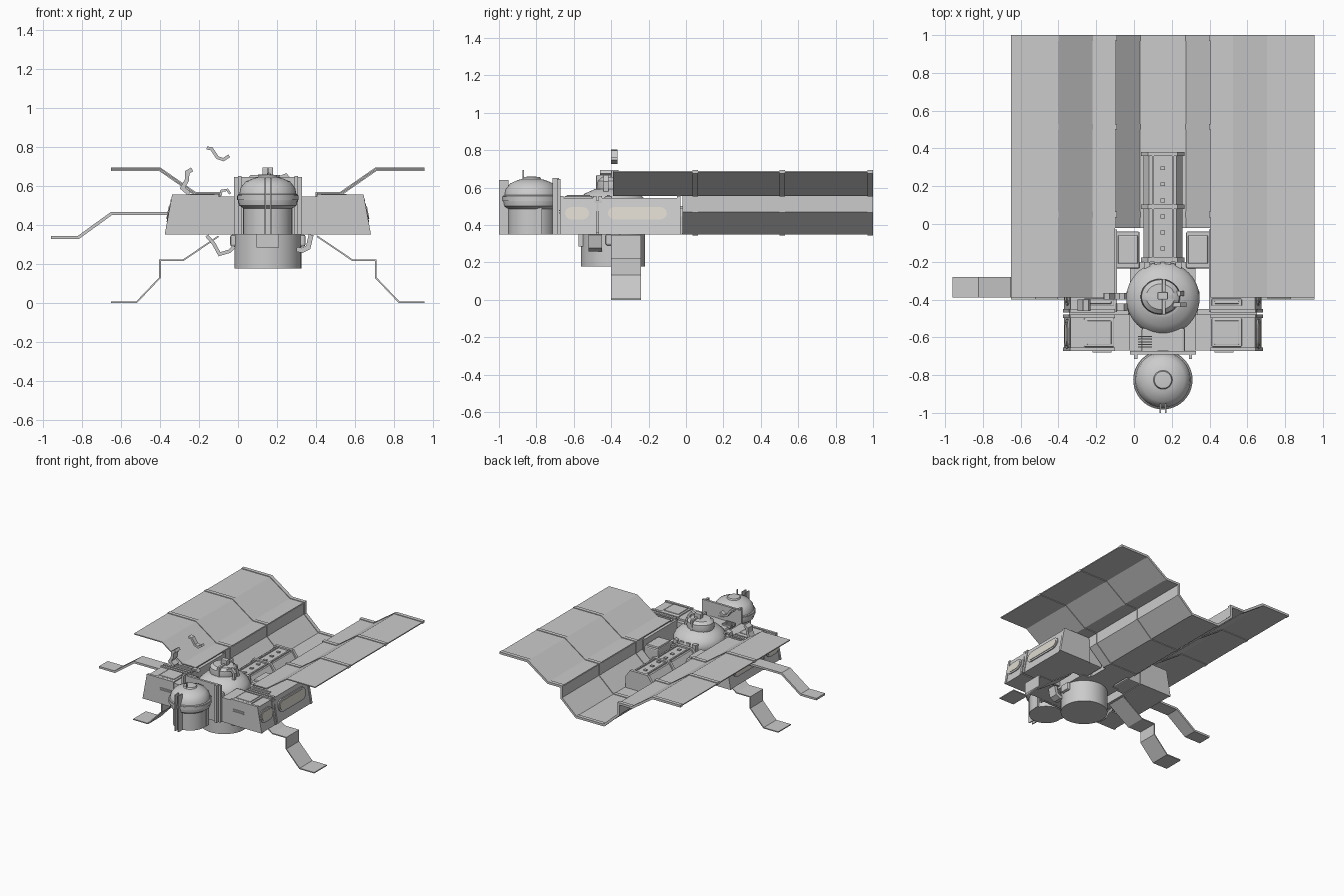
import bpy, bmesh, math
from mathutils import Matrix

if "Cube" in bpy.data.objects:
    bpy.data.objects.remove(bpy.data.objects["Cube"])

CX = 0.153  # symmetry plane of the body

def finish(name, bm, smooth=False, mat=None):
    bmesh.ops.recalc_face_normals(bm, faces=bm.faces)
    me = bpy.data.meshes.new(name)
    bm.to_mesh(me)
    bm.free()
    ob = bpy.data.objects.new(name, me)
    bpy.context.collection.objects.link(ob)
    if mat:
        me.materials.append(mat)
    if smooth:
        bpy.context.view_layer.objects.active = ob
        bpy.ops.object.select_all(action='DESELECT')
        ob.select_set(True)
        bpy.ops.object.shade_smooth_by_angle(angle=math.radians(35))
    return ob

def flip(pts):
    return [(2 * CX - p[0], *p[1:]) for p in pts]

def strip(name, pts, y0, y1, t=0.008):
    """Folded sheet: an x-z path swept along y."""
    bm = bmesh.new()
    a = [bm.verts.new((x, y0, z)) for x, z in pts]
    b = [bm.verts.new((x, y1, z)) for x, z in pts]
    for i in range(len(pts) - 1):
        bm.faces.new((a[i], a[i + 1], b[i + 1], b[i]))
    ob = finish(name, bm)
    m = ob.modifiers.new("thickness", 'SOLIDIFY')
    m.thickness, m.offset, m.use_even_offset = t, 0, True
    return ob

def prism(name, pts, y0, y1):
    """Closed x-z outline extruded along y."""
    bm = bmesh.new()
    a = [bm.verts.new((x, y0, z)) for x, z in pts]
    b = [bm.verts.new((x, y1, z)) for x, z in pts]
    n = len(pts)
    bm.faces.new(a)
    bm.faces.new(b)
    for i in range(n):
        bm.faces.new((a[i], a[(i + 1) % n], b[(i + 1) % n], b[i]))
    return finish(name, bm)

def box(name, x0, x1, y0, y1, z0, z1, bev=0.0):
    ob = prism(name, [(x0, z0), (x1, z0), (x1, z1), (x0, z1)], y0, y1)
    if bev:
        m = ob.modifiers.new("bevel", 'BEVEL')
        m.width, m.segments = bev, 2
    return ob

def lathe(name, prof, cx, cy, n=48, sx=1, sy=1):
    bm = bmesh.new()
    vs = [bm.verts.new((r, 0, z)) for r, z in prof]
    es = [bm.edges.new((vs[i], vs[i + 1])) for i in range(len(vs) - 1)]
    bmesh.ops.spin(bm, geom=vs + es, cent=(0, 0, 0), axis=(0, 0, 1), angle=2 * math.pi, steps=n)
    bmesh.ops.remove_doubles(bm, verts=bm.verts, dist=1e-4)
    bm.transform(Matrix.Translation((cx, cy, 0)) @ Matrix.Diagonal((sx, sy, 1, 1)))
    return finish(name, bm, True)

def pane(name, side, y0, y1, z0, z1, out, mat=None):
    """Rounded slot lying on the sloped outer wall of a pod."""
    r = (z1 - z0) / 2
    bm = bmesh.new()
    rings = []
    for off in (out, -0.005):
        ring = []
        for k in range(18):
            a = math.pi / 2 + math.pi * (k % 9) / 8 + (math.pi if k > 8 else 0)
            y = (y0 + r if k < 9 else y1 - r) + r * math.cos(a)
            z = z0 + r + r * math.sin(a)
            x = CX + side * (0.523 - (z - 0.35) * 0.18 + off)
            ring.append(bm.verts.new((x, y, z)))
        rings.append(ring)
    a, b = rings
    bm.faces.new(a)
    bm.faces.new(b)
    for i in range(18):
        j = (i + 1) % 18
        bm.faces.new((a[i], a[j], b[j], b[i]))
    finish(name, bm, mat=mat)

glass = bpy.data.materials.new("window_cream")
glass.diffuse_color = (0.72, 0.69, 0.62, 1)
glass.use_nodes = True
glass.node_tree.nodes["Principled BSDF"].inputs["Base Color"].default_value = glass.diffuse_color

# Folded deck: two raised wings and a trough between them, with cross ribs
wing = [(-.65, .685), (-.40, .685), (-.22, .56), (-.10, .56)]
half = [(-.10, .56), (-.10, .47), (.03, .352)]
strip("left_wing", wing, -.39, 1)
strip("right_wing", flip(wing), -.39, 1)
strip("trough", half + flip(half)[::-1], -.02, 1)
full = wing + half[1:]
for i, y in enumerate((.035, .50, .97)):
    strip(f"deck_rib_{i}", full + flip(full)[::-1], y, y + .03, .018)

# Mirrored side pods, windows, roof hatches, legs
leg = [(-.65, .004), (-.52, .004), (-.40, .13), (-.40, .22), (-.28, .22), (-.10, .342)]
for s, tag in ((-1, "left"), (1, "right")):
    f = (lambda p: p) if s < 0 else flip
    def fbox(name, x0, x1, *r, **k):
        a, b = sorted(p[0] for p in f([(x0,), (x1,)]))
        box(f"{tag}_{name}", a, b, *r, **k)
    for i, (y0, y1, xi) in enumerate(((-.67, -.48, -.02), (-.465, -.03, -.09))):
        prism(f"{tag}_pod_{i}", f([(-.37, .35), (xi, .35), (xi, .545), (-.335, .545)]), y0, y1)
        for j, ye in enumerate((y0, y1 - .015)):
            prism(f"{tag}_pod_frame_{i}_{j}", f([(-.376, .35), (-.10, .35), (-.10, .555), (-.338, .555)]), ye - .003, ye + .016)
    fbox("pod_joint", -.345, -.03, -.49, -.45, .36, .53)
    for i, (y0, y1) in enumerate(((-.65, -.515), (-.42, -.10))):
        pane(f"{tag}_window_frame_{i}", s, y0 - .012, y1 + .012, .415, .51, .008)
        pane(f"{tag}_window_{i}", s, y0 + .003, y1 - .003, .43, .495, .012, glass)
    for i, (y0, y1) in enumerate(((-.65, -.50), (-.435, -.395))):
        fbox(f"roof_hatch_rim_{i}", -.265, -.105, y0, y1, .54, .554, bev=.005)
        fbox(f"roof_hatch_{i}", -.25, -.12, y0 + .012, y1 - .012, .55, .56, bev=.004)
    for i, z in enumerate((.46, .475)):
        fbox(f"front_slat_{i}", -.22, -.12, -.68, -.66, z, z + .006)
    fbox("inner_locker", -.10, .03, -.235, -.04, .355, .49, bev=.008)
    fbox("inner_locker_lid", -.085, .02, -.21, -.06, .48, .505, bev=.006)
    strip(f"{tag}_leg", f(leg), -.40, -.24)
    fbox("drum_clamp", -.04, .05, -.43, -.35, .29, .35, bev=.01)

# Single side boom and loose bent brackets
strip("side_boom", [(-.96, .335), (-.82, .335), (-.65, .458), (-.345, .458)], -.39, -.28, .016)
strip("floating_bracket", [(-.16, .795), (-.135, .79), (-.105, .745), (-.075, .735), (-.045, .755)], -.40, -.365, .016)
strip("upper_hook", [(-.235, .685), (-.26, .67), (-.262, .63), (-.285, .59), (-.25, .56)], -.46, -.40, .022)
strip("roof_hook", [(-.09, .55), (-.085, .575), (-.055, .58), (-.04, .56)], -.46, -.42, .012)
strip("lower_left_bracket", [(-.16, .345), (-.125, .305), (-.095, .25), (-.045, .265), (-.02, .29)], -.50, -.44, .018)
strip("lower_right_bracket", [(.30, .275), (.33, .27), (.36, .285), (.375, .35)], -.52, -.45, .025)

# Central body, belly drum and dome
box("central_body", -.02, .326, -.67, -.20, .35, .47)
box("front_bridge", .04, .27, -.69, -.55, .45, .53, bev=.012)
for i in range(5):
    box(f"bridge_rung_{i}", .02, .095, -.655 + i * .014, -.649 + i * .014, .52, .542)
lathe("belly_drum", [(0, .177), (.172, .177), (.172, .36), (0, .36)], CX, -.39)
box("drum_port", .095, .21, -.575, -.50, .285, .352)
lathe("main_dome", [(0, .44), (.18, .44), (.194, .475), (.194, .505), (.18, .535), (.145, .568),
                    (.10, .588), (.09, .592), (0, .595)], CX, -.395)
lathe("dome_cupola", [(0, .58), (.10, .58), (.105, .60), (.10, .635), (.075, .655), (0, .66)], .14, -.385, 40, 1, .9)
box("cupola_strap", .148, .168, -.48, -.29, .58, .668, bev=.006)
box("cupola_knob", .125, .18, -.40, -.36, .65, .695, bev=.005)
strip("cupola_hook", [(.21, .64), (.245, .655), (.268, .63), (.265, .58)], -.44, -.415, .018)
strip("cupola_hook_rear", [(.21, .63), (.24, .635), (.255, .58)], -.38, -.355, .018)
for i in range(4):
    x = .07 + i * .055
    box(f"dome_tab_{i}", x - .016, x + .016, -.235, -.20, .45, .525)

# Front turret with back plate and posts
lathe("front_turret", [(0, .35), (.125, .35), (.125, .485), (.147, .50), (.153, .53), (.153, .555), (.146, .56),
                       (.14, .59), (.115, .622), (.07, .641), (.05, .645), (.045, .656), (0, .66)], CX, -.825)
lathe("turret_band", [(.14, .528), (.157, .528), (.157, .552), (.14, .552)], CX, -.825)
box("turret_back_plate", -.02, .328, -.69, -.672, .35, .645)
for i, x in enumerate((.0, .29)):
    box(f"back_plate_post_{i}", x, x + .018, -.715, -.68, .35, .65)
for i, x in enumerate((.135, .165)):
    box(f"front_post_{i}", x, x + .008, -1.0, -.95, .35, .64)
for i, x in enumerate((.03, .265)):
    box(f"turret_side_post_{i}", x - .005, x + .015, -.80, -.77, .35, .52)
box("turret_mast", .15, .156, -.875, -.865, .62, .695)

# Rear spine with ribs along the trough
prism("rear_spine", [(.05, .35), (.256, .35), (.256, .445), (.225, .49), (.08, .49), (.05, .445)], -.21, .37)
for i, y in enumerate((-.20, .08, .36)):
    prism(f"spine_rib_{i}", [(.038, .35), (.268, .35), (.268, .45), (.23, .502), (.075, .502), (.038, .45)], y, y + .022)
for i, x in enumerate((.095, .20)):
    box(f"spine_rail_{i}", x, x + .012, -.19, .37, .485, .50)
for i in range(6):
    box(f"spine_bolt_{i}", .14, .165, -.14 + i * .085, -.12 + i * .085, .485, .498)
